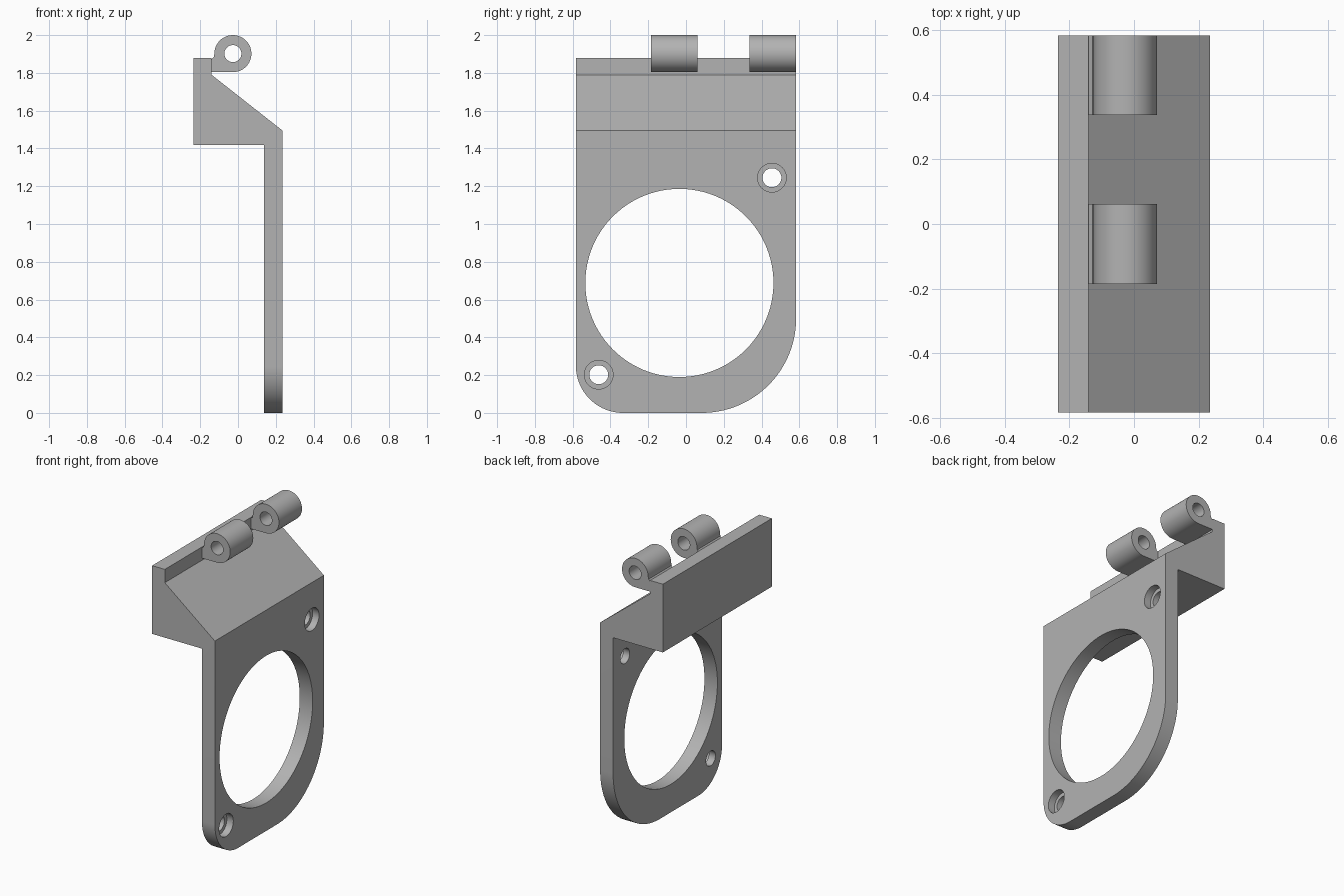
import bpy
from math import sin, cos, radians
from mathutils import Vector

cube = bpy.data.objects.get("Cube")
if cube:
    bpy.data.objects.remove(cube, do_unlink=True)

grey = bpy.data.materials.new("plain grey")
grey.use_nodes = True
grey.diffuse_color = (0.45, 0.45, 0.45, 1)
grey.node_tree.nodes["Principled BSDF"].inputs["Base Color"].default_value = (0.45, 0.45, 0.45, 1)


def arc(centre, radius, start, end, steps):
    """Points on an arc, angles in degrees."""
    angles = [radians(start + (end - start) * i / steps) for i in range(steps + 1)]
    return [(centre[0] + radius * cos(a), centre[1] + radius * sin(a)) for a in angles]


def prism(name, outline, axis, low, high):
    """Extrude an (x, z) outline along y, or a (y, z) outline along x."""
    def place(p, d):
        return Vector((p[0], d, p[1])) if axis == "y" else Vector((d, p[0], p[1]))
    n = len(outline)
    verts = [place(p, d) for d in (low, high) for p in outline]
    faces = [list(range(n)), list(range(n, 2 * n))[::-1]]
    faces += [(i, i + n, (i + 1) % n + n, (i + 1) % n) for i in range(n)]
    if axis == "x":
        faces = [tuple(f)[::-1] for f in faces]
    mesh = bpy.data.meshes.new(name)
    mesh.from_pydata(verts, [], faces)
    mesh.materials.append(grey)
    obj = bpy.data.objects.new(name, mesh)
    bpy.context.collection.objects.link(obj)
    return obj


def activate(obj):
    bpy.ops.object.select_all(action="DESELECT")
    obj.select_set(True)
    bpy.context.view_layer.objects.active = obj


def combine(obj, tool, operation):
    """Apply a boolean and discard the tool."""
    mod = obj.modifiers.new(operation.lower(), "BOOLEAN")
    mod.operation, mod.solver, mod.object = operation, "EXACT", tool
    activate(obj)
    bpy.ops.object.modifier_apply(modifier=mod.name)
    bpy.data.objects.remove(tool, do_unlink=True)


def bore(obj, centre, radius, axis, low, high, sides=48):
    ring = arc(centre, radius, 0, 360, sides)[:-1]
    combine(obj, prism("bore_cutter", ring, axis, low, high), "DIFFERENCE")


def smooth(obj):
    activate(obj)
    bpy.ops.object.shade_smooth_by_angle(angle=radians(25))


HALF = 0.583            # half the bracket width
FRONT, BACK = 0.235, 0.138  # faces of the plate

# Bracket: side profile of plate and wedge head
side = [(BACK, 0), (FRONT, 0), (FRONT, 1.495), (-0.14, 1.79),
        (-0.14, 1.88), (-0.235, 1.88), (-0.235, 1.418), (BACK, 1.418)]
bracket = prism("bracket", side, "y", -HALF, HALF)

# Rounded lower corners, one large and one small
outline = (arc((-HALF + 0.25, 0.25), 0.25, 180, 270, 24)
           + arc((HALF - 0.5, 0.5), 0.5, 270, 360, 32)
           + [(HALF, 2.2), (-HALF, 2.2)])
combine(bracket, prism("outline_tool", outline, "x", -1, 1), "INTERSECT")

# Large opening and two counterbored screw holes
bore(bracket, (-0.035, 0.688), 0.498, "x", 0, 0.5, 96)
for centre in ((0.455, 1.245), (-0.462, 0.202)):
    bore(bracket, centre, 0.05, "x", 0, 0.5)
    bore(bracket, centre, 0.076, "x", FRONT - 0.048, 0.5)
smooth(bracket)

# Hinge knuckles
PIN = (-0.027, 1.902)
knuckle_side = ([(-0.14, 1.804)] + arc(PIN, 0.098, -90, 180, 48)
                + [(-0.128, 1.885), (-0.14, 1.873)])
for name, low, high in (("middle_knuckle", -0.185, 0.062), ("end_knuckle", 0.337, HALF)):
    knuckle = prism(name, knuckle_side, "y", low, high)
    bore(knuckle, PIN, 0.045, "y", -1, 1)
    smooth(knuckle)
